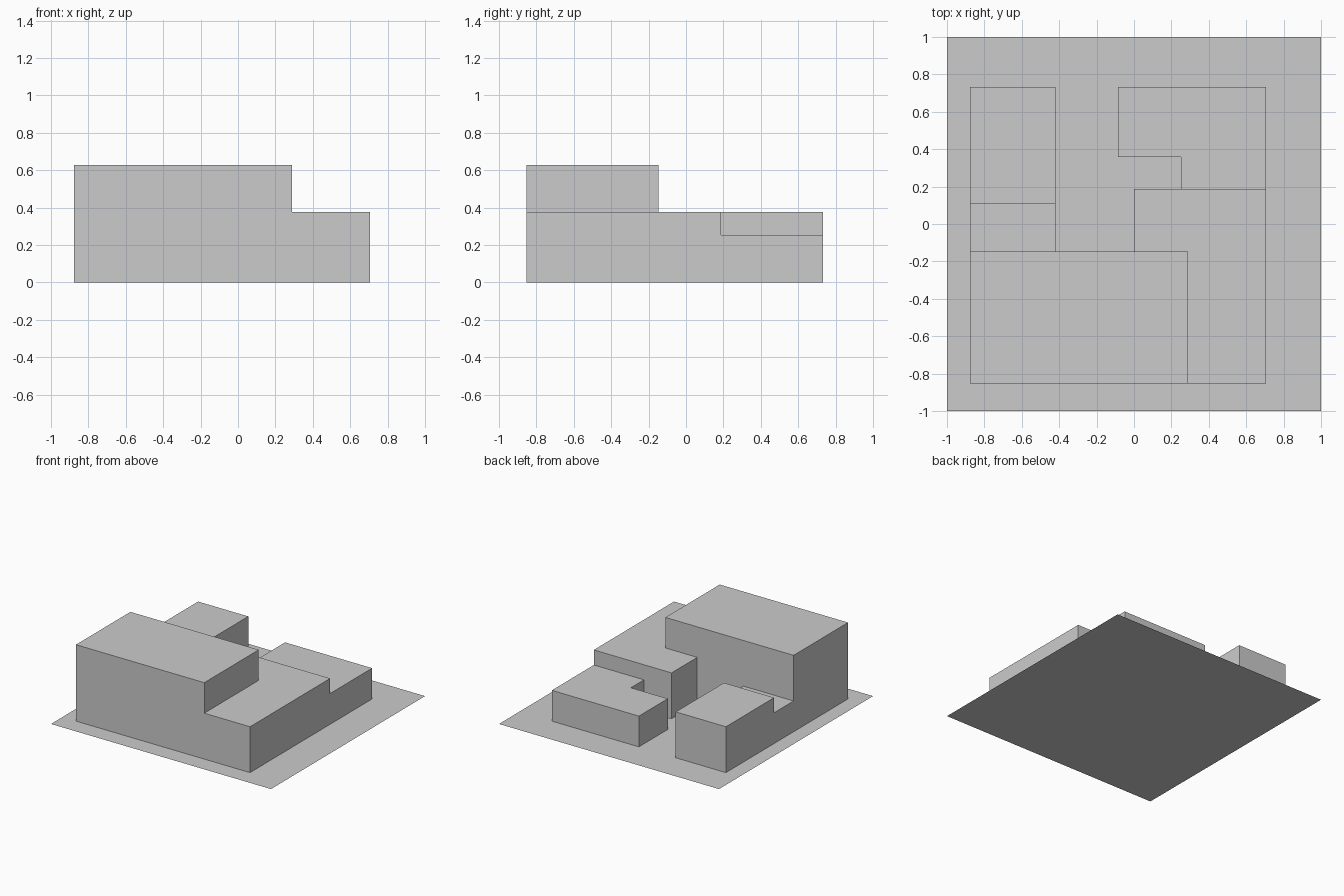
import bpy
import bmesh

if "Cube" in bpy.data.objects:
    bpy.data.objects.remove(bpy.data.objects["Cube"])


def prism(name, outline, height):
    """Extrude a counter-clockwise floor outline upwards; zero height gives a flat sheet."""
    bm = bmesh.new()
    base = bm.faces.new([bm.verts.new((x, y, 0)) for x, y in outline])
    if height:
        result = bmesh.ops.extrude_face_region(bm, geom=[base], use_keep_orig=True)
        top = [v for v in result["geom"] if isinstance(v, bmesh.types.BMVert)]
        bmesh.ops.translate(bm, verts=top, vec=(0, 0, height))
        bmesh.ops.recalc_face_normals(bm, faces=bm.faces)
    mesh = bpy.data.meshes.new(name)
    bm.to_mesh(mesh)
    bm.free()
    obj = bpy.data.objects.new(name, mesh)
    bpy.context.collection.objects.link(obj)
    return obj


def rect(x0, x1, y0, y1):
    return [(x0, y0), (x1, y0), (x1, y1), (x0, y1)]


HIGH, MID, LOW = 0.628, 0.377, 0.253

# Flat plot under the buildings
prism("plot", rect(-1, 1, -1, 1), 0)

# Tall main hall along the front
prism("main_hall", rect(-0.876, 0.29, -0.852, -0.146), HIGH)

# L-shaped middle wing wrapping the hall on the right
prism("right_wing", [(0.29, -0.852), (0.706, -0.852), (0.706, 0.188),
                     (0, 0.188), (0, -0.146), (0.29, -0.146)], MID)

# Low L-shaped wing at the back right
prism("back_wing", [(0.25, 0.188), (0.706, 0.188), (0.706, 0.733),
                    (-0.085, 0.733), (-0.085, 0.358), (0.25, 0.358)], LOW)

# Left wing joined to the hall by a low link
prism("left_link", rect(-0.876, -0.42, -0.146, 0.107), LOW)
prism("left_wing", rect(-0.876, -0.42, 0.107, 0.733), MID)
